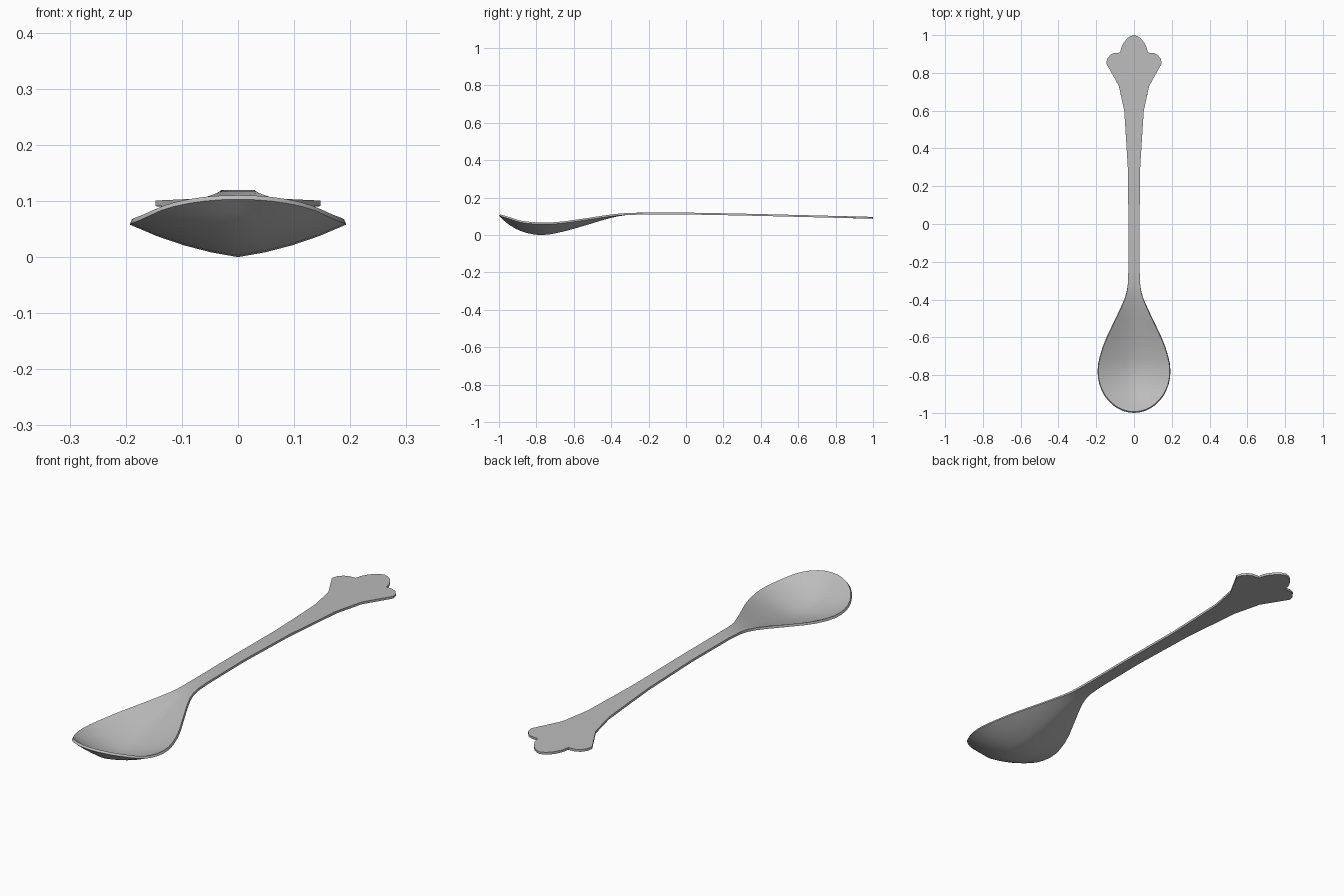
import bpy
import bmesh
import math

cube = bpy.data.objects.get("Cube")
if cube:
    bpy.data.objects.remove(cube)


def make_material(name, colour):
    mat = bpy.data.materials.new(name)
    mat.use_nodes = True
    mat.diffuse_color = colour
    mat.node_tree.nodes["Principled BSDF"].inputs["Base Color"].default_value = colour
    return mat


def smooth_curve(points, y):
    """Cubic interpolation of a height through (y, z) points."""
    last = len(points) - 1
    y = min(max(y, points[0][0]), points[last][0])
    i = max(k for k in range(last) if points[k][0] <= y)

    def slope(k):
        a, b = points[max(k - 1, 0)], points[min(k + 1, last)]
        return (b[1] - a[1]) / (b[0] - a[0])

    (y0, z0), (y1, z1) = points[i], points[i + 1]
    h = y1 - y0
    t = (y - y0) / h
    return (z0 * (1 + 2 * t) * (1 - t) ** 2 + slope(i) * h * t * (1 - t) ** 2
            + z1 * t * t * (3 - 2 * t) + slope(i + 1) * h * t * t * (t - 1))


# Underside heights along the spoon: centre line and rim
HANDLE = [(-.3, .108), (0, .11), (.4, .102), (1, .087)]
KEEL = [(-1, .103), (-.95, .058), (-.88, .02), (-.78, 0), (-.68, .013),
        (-.55, .048), (-.4, .092)] + HANDLE
RIM = [(-1, .103), (-.95, .088), (-.88, .067), (-.78, .058), (-.68, .061),
       (-.55, .078), (-.4, .1)] + HANDLE

# Half widths: round bowl end, tapering bowl and neck, then the handle
TIP_STEPS = 10
outline = []
for i in range(TIP_STEPS + 1):
    a = math.pi / 2 * i / TIP_STEPS
    outline.append((-.78 - .22 * math.cos(a), .193 * math.sin(a)))
outline += [(-.74, .19), (-.7, .181), (-.65, .166), (-.6, .146), (-.55, .122),
            (-.5, .098), (-.45, .074), (-.4, .052), (-.36, .039), (-.32, .033),
            (-.25, .03), (0, .029), (.3, .033), (.45, .042), (.6, .052), (.73, .08)]
# Three-lobed end: side lobes, then a rounded middle lobe
outline += [(.85, .147), (.875, .141), (.895, .125), (.905, .105), (.907, .073),
            (.935, .067), (.96, .054), (.98, .038), (.993, .021), (1, 0)]

# Loft a sheet through the cross-sections
ACROSS = 8
bm = bmesh.new()
rows = []
for y, half in outline:
    row = []
    for j in range(ACROSS + 1):
        u = 2 * j / ACROSS - 1
        keel, rim = smooth_curve(KEEL, y), smooth_curve(RIM, y)
        bow = .55 * u * u + .45 * abs(u)
        row.append(bm.verts.new((half * u, y, keel + (rim - keel) * bow)))
    rows.append(row)
for low, high in zip(rows, rows[1:]):
    for j in range(ACROSS):
        bm.faces.new((low[j], low[j + 1], high[j + 1], high[j]))
bmesh.ops.remove_doubles(bm, verts=bm.verts, dist=.0001)
bmesh.ops.recalc_face_normals(bm, faces=bm.faces)
if sum(f.normal.z for f in bm.faces) < 0:
    bmesh.ops.reverse_faces(bm, faces=bm.faces)

mesh = bpy.data.meshes.new("spoon")
bm.to_mesh(mesh)
bm.free()
spoon = bpy.data.objects.new("spoon", mesh)
bpy.context.collection.objects.link(spoon)
mesh.materials.append(make_material("brushed steel grey", (.5, .5, .5, 1)))

# Give the sheet its metal thickness
solid = spoon.modifiers.new("thickness", 'SOLIDIFY')
solid.thickness = .01
solid.offset = 1
bpy.ops.object.select_all(action='DESELECT')
bpy.context.view_layer.objects.active = spoon
spoon.select_set(True)
bpy.ops.object.modifier_apply(modifier=solid.name)
bpy.ops.object.shade_smooth_by_angle(angle=math.radians(40))
